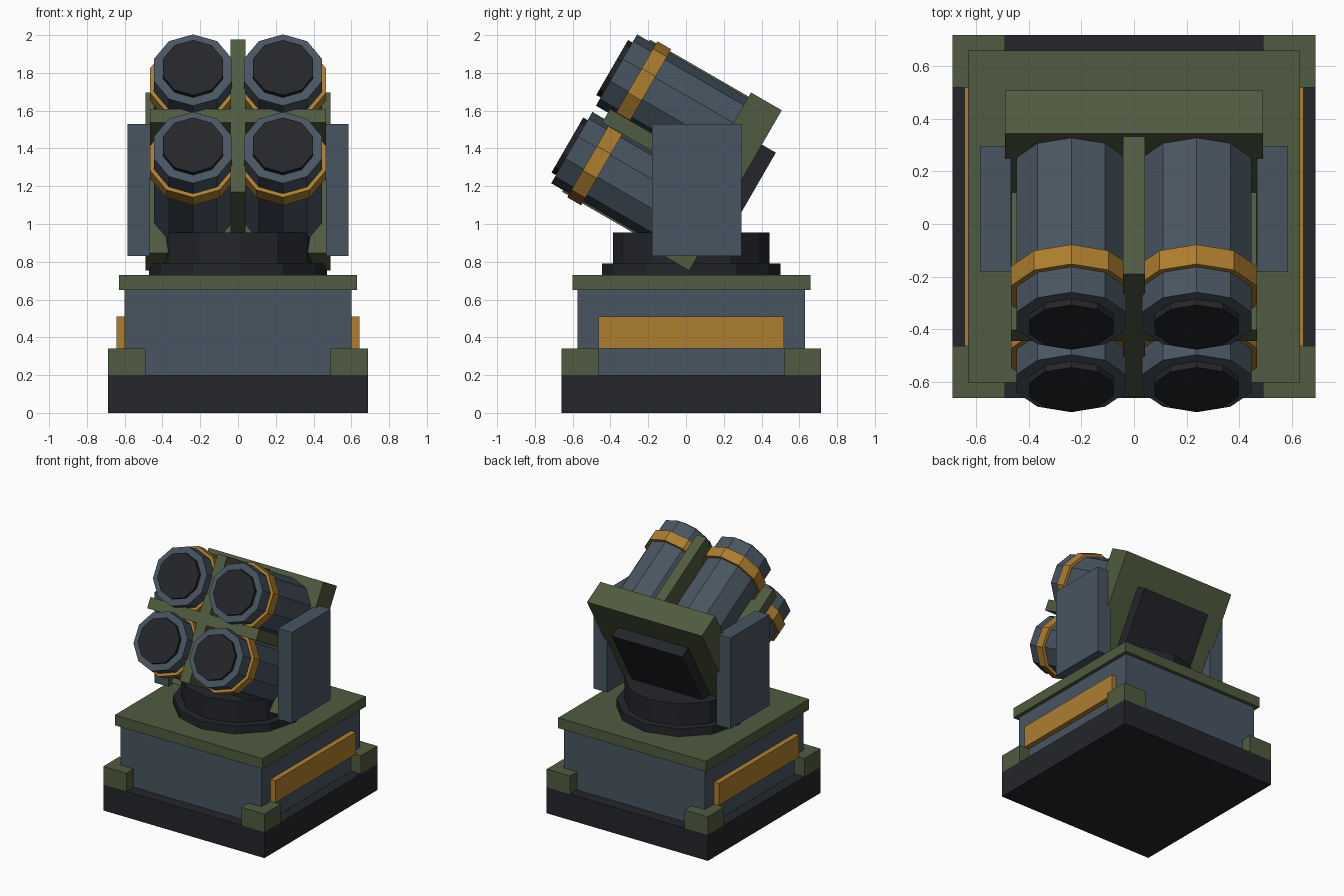
import bpy
from math import radians, pi
from mathutils import Matrix, Vector

if "Cube" in bpy.data.objects:
    bpy.data.objects.remove(bpy.data.objects["Cube"])

CY = 0.028  # centre of the base along y


def material(name, rgb):
    m = bpy.data.materials.new(name)
    m.diffuse_color = (*rgb, 1)
    m.use_nodes = True
    m.node_tree.nodes["Principled BSDF"].inputs["Base Color"].default_value = m.diffuse_color
    return m


DARK = material("dark_metal", (0.017, 0.019, 0.023))
STEEL = material("blue_steel", (0.065, 0.09, 0.12))
GREEN = material("olive_green", (0.08, 0.105, 0.05))
ORANGE = material("amber", (0.42, 0.21, 0.028))

# Pod frame: local x = sideways, local y = backwards, local z = up, tilted 30 degrees
POD = Matrix.Rotation(radians(-30), 4, 'X')


def finish(name, mat, frame):
    ob = bpy.context.object
    ob.name = name
    ob.data.materials.append(mat)
    if frame:
        ob.data.transform(frame @ ob.matrix_basis)
        ob.matrix_basis = Matrix()
    return ob


def box(name, x, y, z, mat, frame=None):
    """Box from (min, max) ranges."""
    bpy.ops.mesh.primitive_cube_add(size=1)
    ob = bpy.context.object
    lo, hi = Vector((x[0], y[0], z[0])), Vector((x[1], y[1], z[1]))
    ob.data.transform(Matrix.Translation((lo + hi) / 2) @ Matrix.Diagonal((*(hi - lo), 1)))
    return finish(name, mat, frame)


def drum(name, sides, r, z0, z1, mat, frame=None):
    """Upright prism with a vertex on the y axis."""
    bpy.ops.mesh.primitive_cylinder_add(vertices=sides, radius=r, depth=z1 - z0)
    bpy.context.object.data.transform(Matrix.Translation((0, 0, (z0 + z1) / 2)))
    return finish(name, mat, frame or Matrix.Translation((0, CY, 0)))


def tube(name, r, s0, s1, x, t, mat):
    """Prism along the firing axis, from s0 to s1 forwards."""
    lay = Matrix.Translation((x, 0, t)) @ Matrix.Rotation(pi / 2, 4, 'X')
    return drum(name, 10, r, s0, s1, mat, POD @ lay)


# Base, housing and deck
box("base", (-.688, .688), (CY - .688, CY + .688), (0, .2), DARK)
box("housing", (-.602, .602), (CY - .602, CY + .602), (.2, .65), STEEL)
box("deck", (-.63, .63), (CY - .63, CY + .63), (.65, .73), GREEN)

# Corner feet and side strips
for i in (-1, 1):
    for j in (-1, 1):
        box("corner_block", sorted((i * .49, i * .688)),
            sorted((CY + j * .49, CY + j * .688)), (.2, .34), GREEN)
    box("side_strip", sorted((i * .6, i * .643)), (CY - .49, CY + .49), (.34, .51), ORANGE)
    # Support arms
    box("support_arm", sorted((i * .467, i * .585)), (-.18, .295), (.83, 1.53), STEEL)

# Turntable
drum("turntable_ring", 12, .472, .73, .79, DARK)
drum("turntable", 12, .415, .79, .955, DARK)

# Tilted pod: back plate, rear hatch, cross-shaped divider
T = 1.151
box("back_plate", (-.49, .49), (-.55, -.362), (T - .49, T + .49), GREEN, POD)
box("rear_hatch", (-.3, .3), (-.37, -.277), (T - .28, T + .28), DARK, POD)
box("vertical_divider", (-.041, .041), (-1.153, -.5), (T - .465, T + .465), GREEN, POD)
box("horizontal_divider", (-.465, .465), (-1.153, -.5), (T - .041, T + .041), GREEN, POD)

# Four launch tubes
for x in (-.238, .238):
    for t in (T - .237, T + .237):
        tube("launch_tube", .218, .5, 1.226, x, t, STEEL)
        tube("tube_band", .24, 1.03, 1.115, x, t, ORANGE)
        tube("tube_cap", .168, 1.2, 1.253, x, t, DARK)
